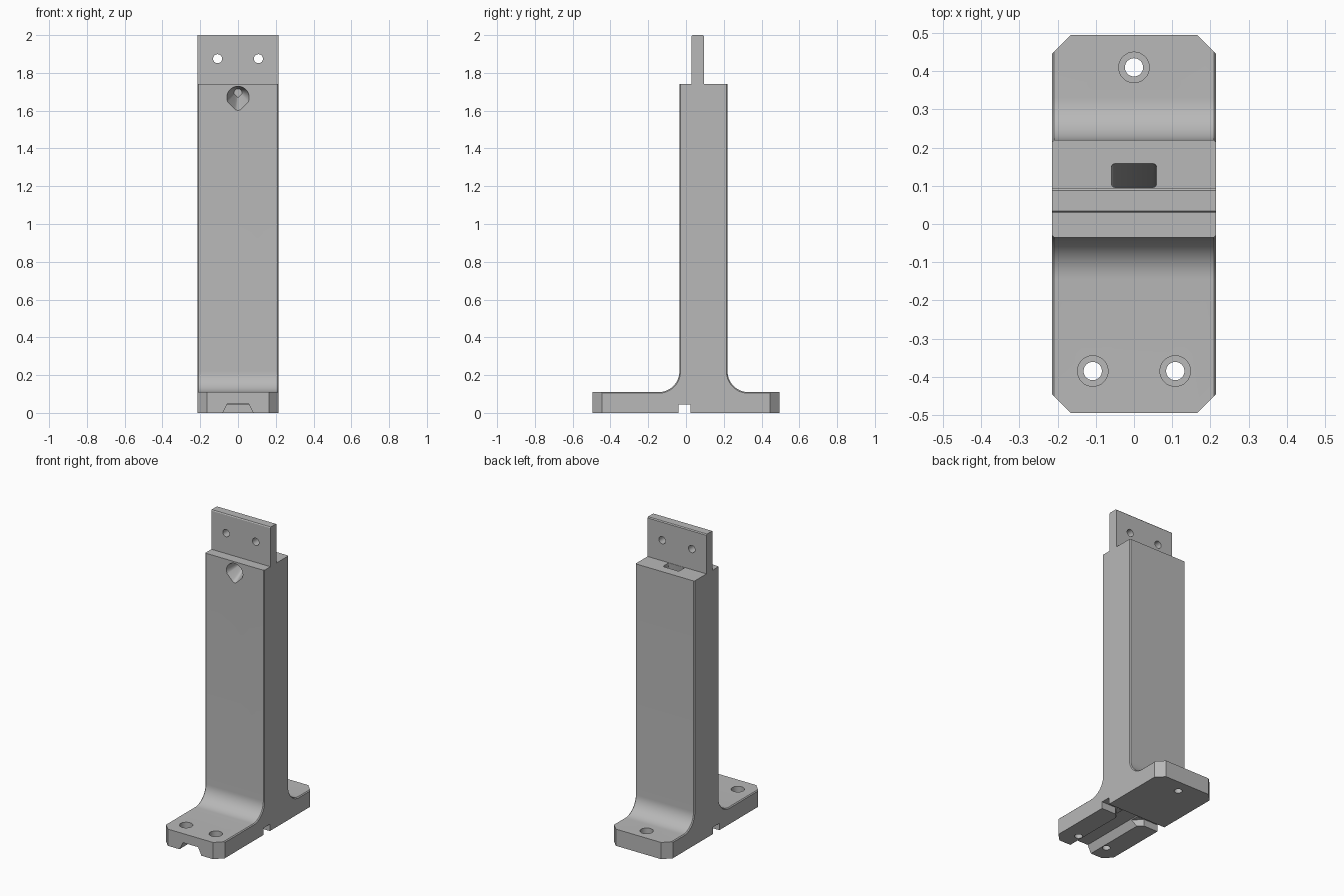
import bpy, bmesh
from math import sin, cos, pi, radians

cube = bpy.data.objects.get("Cube")
if cube:
    bpy.data.objects.remove(cube, do_unlink=True)

HALF_W, HALF_L = 0.215, 0.495
BASE_TOP, COLUMN_TOP, TOP = 0.11, 1.74, 2.0
FRONT, BACK, FILLET = -0.035, 0.22, 0.11

grey = bpy.data.materials.new("light grey")
grey.use_nodes = True
grey.diffuse_color = (0.48, 0.48, 0.48, 1)
grey.node_tree.nodes["Principled BSDF"].inputs["Base Color"].default_value = (0.48, 0.48, 0.48, 1)


def loft(name, ring_a, ring_b):
    """Closed solid between two matching rings of 3D points."""
    bm = bmesh.new()
    a = [bm.verts.new(p) for p in ring_a]
    b = [bm.verts.new(p) for p in ring_b]
    bm.faces.new(a)
    bm.faces.new(b)
    for i in range(len(a)):
        j = (i + 1) % len(a)
        bm.faces.new((a[i], a[j], b[j], b[i]))
    bmesh.ops.recalc_face_normals(bm, faces=bm.faces)
    mesh = bpy.data.meshes.new(name)
    bm.to_mesh(mesh)
    bm.free()
    mesh.materials.append(grey)
    obj = bpy.data.objects.new(name, mesh)
    bpy.context.collection.objects.link(obj)
    return obj


def along_x(name, pts, lo, hi):
    return loft(name, [(lo, y, z) for y, z in pts], [(hi, y, z) for y, z in pts])


def along_y(name, pts, lo, hi):
    return loft(name, [(x, lo, z) for x, z in pts], [(x, hi, z) for x, z in pts])


def along_z(name, pts, lo, hi):
    return loft(name, [(x, y, lo) for x, y in pts], [(x, y, hi) for x, y in pts])


def arc(cx, cy, r, start, end, n):
    steps = [radians(start + (end - start) * i / n) for i in range(n + 1)]
    return [(cx + r * cos(t), cy + r * sin(t)) for t in steps]


def circle(cx, cy, r, n=32):
    return arc(cx, cy, r, 0, 360, n)[:-1]


def rect(x0, x1, y0, y1):
    return [(x0, y0), (x1, y0), (x1, y1), (x0, y1)]


# Side profile: filleted base, column and thin top tab
profile = [(-HALF_L, 0), (HALF_L, 0), (HALF_L, BASE_TOP)]
profile += arc(BACK + FILLET, BASE_TOP + FILLET, FILLET, 270, 180, 14)
profile += [(BACK, COLUMN_TOP), (0.094, COLUMN_TOP), (0.094, TOP - 0.006), (0.088, TOP),
            (0.034, TOP), (0.03, TOP - 0.006), (0.03, COLUMN_TOP), (FRONT, COLUMN_TOP)]
profile += arc(FRONT - FILLET, BASE_TOP + FILLET, FILLET, 0, -90, 14)
profile += [(-HALF_L, BASE_TOP)]
stand = along_x("stand", profile, -HALF_W, HALF_W)

# Slim chamfer on the side edges of the column and base top
bm = bmesh.new()
bm.from_mesh(stand.data)
edges = []
for e in bm.edges:
    p, q = (v.co for v in e.verts)
    low, high = min(p.z, q.z), max(p.z, q.z)
    on_top = low > COLUMN_TOP - 0.01
    if abs(p.x - q.x) < 1e-4 and low > BASE_TOP - 0.001 and high < COLUMN_TOP + 0.01 and not on_top:
        edges.append(e)
bmesh.ops.bevel(bm, geom=edges, offset=0.006, segments=1, affect='EDGES')
bm.to_mesh(stand.data)
bm.free()


def carve(cutter, operation='DIFFERENCE'):
    cutter.hide_render = True
    mod = stand.modifiers.new("cut", 'BOOLEAN')
    mod.operation, mod.solver, mod.object = operation, 'EXACT', cutter
    bpy.ops.object.modifier_apply(modifier=mod.name)
    bpy.data.objects.remove(cutter, do_unlink=True)


bpy.ops.object.select_all(action='DESELECT')
bpy.context.view_layer.objects.active = stand
stand.select_set(True)

# Clipped corners of the base
for sx in (-1, 1):
    for sy in (-1, 1):
        corner = [(sx * 0.265, sy * 0.395), (sx * 0.3, sy * 0.6), (sx * 0.06, sy * 0.6)]
        carve(along_z("corner_cut", corner, -0.1, 0.3))

# Underside grooves: across the base, and from it to the front
carve(along_x("cross_groove", rect(-0.04, 0.025, -0.05, 0.045), -0.3, 0.3))
channel = [(-0.105, -0.05), (0.105, -0.05), (0.055, 0.05), (-0.055, 0.05)]
carve(along_y("cable_channel", channel, -0.6, -0.01))
flare = [(-0.05, -0.1), (0.05, -0.1), (0.115, -0.035), (0.115, -0.02), (-0.115, -0.02), (-0.115, -0.035)]
carve(along_z("channel_flare", flare, -0.05, 0.044))

# Counterbored base holes
for x, y in ((0, 0.41), (-0.108, -0.385), (0.108, -0.385)):
    carve(along_z("screw_hole", circle(x, y, 0.024), -0.1, 0.3))
    carve(along_z("counterbore", circle(x, y, 0.04), 0.06, 0.3))

# Tab holes
for x in (-0.108, 0.108):
    carve(along_y("tab_hole", circle(x, 1.875, 0.024), -0.2, 0.3))

# Sloping slot in the column top
slot = []
for cx, cy, start in ((0.05, 0.157, 0), (-0.05, 0.157, 90), (-0.05, 0.113, 180), (0.05, 0.113, 270)):
    slot += arc(cx, cy, 0.009, start, start + 90, 3)
carve(loft("cable_slot", [(x, y, 1.8) for x, y in slot], [(x, y - 0.08, 1.2) for x, y in slot]))

# Teardrop pocket in the column front, narrowing inward
drop = arc(0, 1.67, 0.059, -25, 205, 24) + arc(0, 1.622, 0.022, 215, 325, 8)
carve(loft("teardrop_pocket",
           [(x * 1.02, FRONT - 0.002, z) for x, z in drop],
           [(x * 0.35, 0.075, 1.695 + (z - 1.67) * 0.35) for x, z in drop]))

bpy.ops.object.shade_smooth_by_angle(angle=radians(28))
